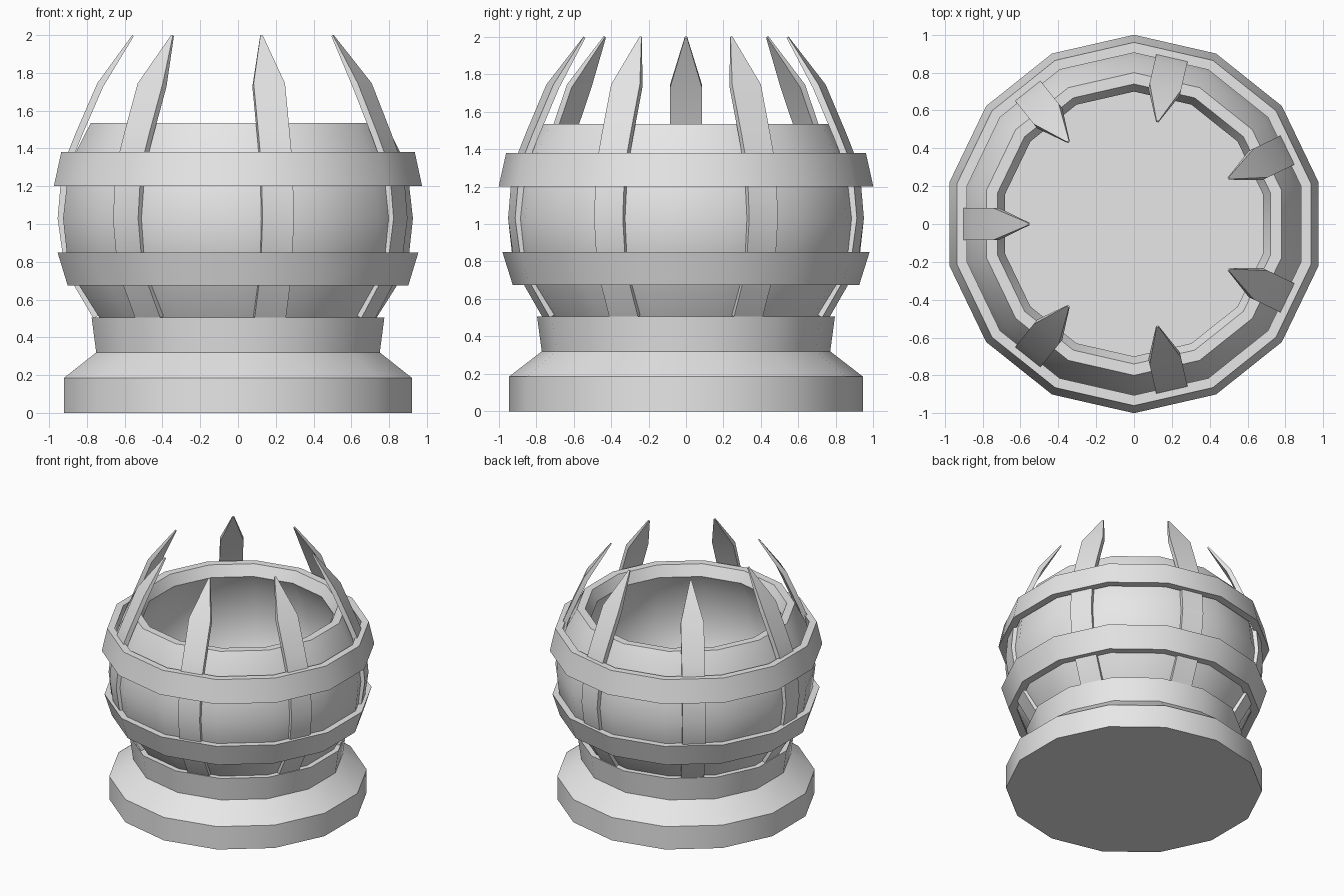
import bpy, bmesh, math

if "Cube" in bpy.data.objects:
    bpy.data.objects.remove(bpy.data.objects["Cube"])

SIDES = 14
SPIKES = 7

stone = bpy.data.materials.new("grey_stone")
stone.use_nodes = True
GREY = (0.8, 0.8, 0.8, 1)
stone.diffuse_color = GREY
stone.node_tree.nodes["Principled BSDF"].inputs["Base Color"].default_value = GREY


def finish(name, bm):
    bmesh.ops.recalc_face_normals(bm, faces=bm.faces)
    mesh = bpy.data.meshes.new(name)
    bm.to_mesh(mesh)
    bm.free()
    obj = bpy.data.objects.new(name, mesh)
    bpy.context.collection.objects.link(obj)
    mesh.materials.append(stone)
    bpy.ops.object.select_all(action="DESELECT")
    obj.select_set(True)
    bpy.context.view_layer.objects.active = obj
    bpy.ops.object.shade_smooth_by_angle(angle=math.radians(30))
    return obj


def lathe(name, profile, closed=False):
    """Turn (radius, height) points; open profiles get flat end caps."""
    bm = bmesh.new()
    rings = []
    for r, z in profile:
        angles = [math.pi / 2 + math.tau * i / SIDES for i in range(SIDES)]
        rings.append([bm.verts.new((r * math.cos(a), r * math.sin(a), z)) for a in angles])
    pairs = list(zip(rings, rings[1:]))
    if closed:
        pairs.append((rings[-1], rings[0]))
    else:
        bm.faces.new(rings[0])
        bm.faces.new(rings[-1])
    for low, high in pairs:
        for i in range(SIDES):
            j = (i + 1) % SIDES
            bm.faces.new((low[i], low[j], high[j], high[i]))
    return finish(name, bm)


def spike(name, angle):
    """Bent strip following the bowl and tapering to a point."""
    # outer radius, height, half width
    path = [(0.765, 0.5, 0.085), (0.865, 0.67, 0.085), (0.93, 0.85, 0.085),
            (0.955, 1.03, 0.085), (0.94, 1.2, 0.085), (0.90, 1.38, 0.085),
            (0.86, 1.48, 0.085), (0.745, 1.745, 0.085), (0.56, 2.0, 0.006)]
    bm = bmesh.new()
    rings = []
    for k, (r, z, w) in enumerate(path):
        before, after = path[max(k - 1, 0)], path[min(k + 1, len(path) - 1)]
        dr, dz = after[0] - before[0], after[1] - before[1]
        size = math.hypot(dr, dz)
        t = 0.01 if k == len(path) - 1 else 0.036
        ri, zi = r - t * dz / size, z + t * dr / size
        corners = [(r, -w, z), (r, w, z), (ri, w, zi), (ri, -w, zi)]
        rings.append([bm.verts.new(c) for c in corners])
    bm.faces.new(rings[0])
    bm.faces.new(rings[-1])
    for low, high in zip(rings, rings[1:]):
        for i in range(4):
            j = (i + 1) % 4
            bm.faces.new((low[i], low[j], high[j], high[i]))
    obj = finish(name, bm)
    obj.rotation_euler.z = angle
    return obj


# Stepped pedestal
lathe("pedestal", [(0.945, 0), (0.945, 0.185), (0.77, 0.32), (0.795, 0.505)])

# Hollow bowl with a short sloping lip and a flat floor
lathe("bowl", [(0.75, 0.5), (0.86, 0.67), (0.93, 0.85), (0.95, 1.03), (0.93, 1.2),
               (0.88, 1.38), (0.80, 1.535), (0.74, 1.535), (0.70, 1.45),
               (0.78, 1.3), (0.82, 1.03), (0.76, 0.75), (0.70, 0.68)])

# Slanted hoops
lathe("lower_hoop", [(0.925, 0.675), (0.98, 0.85), (0.92, 0.85), (0.865, 0.675)], closed=True)
lathe("upper_hoop", [(1.0, 1.2), (0.96, 1.38), (0.905, 1.38), (0.94, 1.2)], closed=True)

# Ring of spikes, each centred on a bowl face
for n in range(SPIKES):
    spike(f"spike_{n + 1}", math.pi + math.tau * n / SPIKES)
